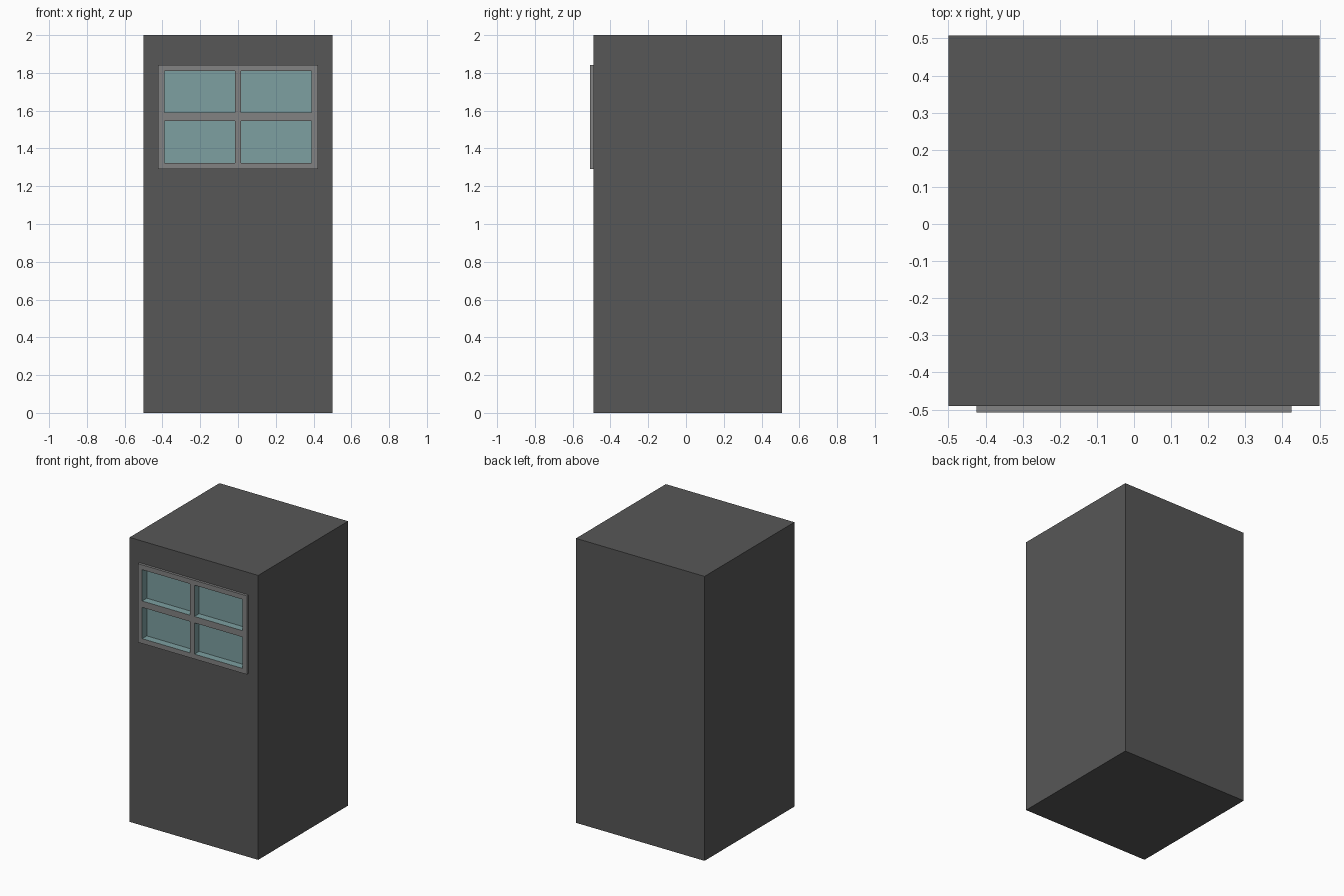
import bpy, bmesh
from mathutils import Vector

if "Cube" in bpy.data.objects:
    bpy.data.objects.remove(bpy.data.objects["Cube"])

WALL_Y, FRAME_Y, BACK_Y = -0.49, -0.508, 0.508
PANE_DEPTH = 0.052


def material(name, rgb):
    m = bpy.data.materials.new(name)
    m.diffuse_color = (*rgb, 1)
    m.use_nodes = True
    m.node_tree.nodes["Principled BSDF"].inputs["Base Color"].default_value = m.diffuse_color
    return m


dark = material("dark grey", (0.095, 0.095, 0.095))
grey = material("mid grey", (0.225, 0.225, 0.225))
glass = material("teal glass", (0.205, 0.35, 0.355))


def grid(bm, xs, zs, y, skip=()):
    """Front-facing grid of quads; returns faces by cell."""
    v = [[bm.verts.new((x, y, z)) for z in zs] for x in xs]
    return {(i, j): bm.faces.new((v[i][j], v[i+1][j], v[i+1][j+1], v[i][j+1]))
            for i in range(len(xs) - 1) for j in range(len(zs) - 1)
            if (i, j) not in skip}


def extrude_back(bm, edges, dy):
    """Extrude border edges along y; returns the new edges."""
    geom = bmesh.ops.extrude_edge_only(bm, edges=edges)["geom"]
    verts = [g for g in geom if isinstance(g, bmesh.types.BMVert)]
    bmesh.ops.translate(bm, verts=verts, vec=Vector((0, dy, 0)))
    return [g for g in geom if isinstance(g, bmesh.types.BMEdge) and g.is_boundary]


def finish(bm, name, mats):
    bmesh.ops.recalc_face_normals(bm, faces=bm.faces[:])
    me = bpy.data.meshes.new(name)
    bm.to_mesh(me)
    bm.free()
    for m in mats:
        me.materials.append(m)
    bpy.context.collection.objects.link(bpy.data.objects.new(name, me))


# Body: tall block with an opening for the window in its front wall
bm = bmesh.new()
grid(bm, [-0.5, -0.424, 0.424, 0.5], [0, 1.29, 1.843, 2], WALL_Y, {(1, 1)})
outer = [e for e in bm.edges if e.is_boundary
         and any(abs(v.co.x) > 0.49 or v.co.z < 0.01 or v.co.z > 1.99 for v in e.verts)]
rim = extrude_back(bm, outer, BACK_Y - WALL_Y)
bmesh.ops.contextual_create(bm, geom=rim)
bmesh.ops.dissolve_limit(bm, angle_limit=0.01, verts=bm.verts[:], edges=[
    e for e in bm.edges if any(v.co.y > 0 for v in e.verts)])
finish(bm, "body", [dark])

# Window: raised frame with four recessed glass panes
bm = bmesh.new()
cells = grid(bm, [-0.424, -0.39, -0.017, 0.017, 0.39, 0.424],
             [1.29, 1.324, 1.544, 1.589, 1.809, 1.843], FRAME_Y)
extrude_back(bm, [e for e in bm.edges if e.is_boundary], WALL_Y - FRAME_Y)
panes = [cells[i, j] for i in (1, 3) for j in (1, 3)]
panes = bmesh.ops.extrude_discrete_faces(bm, faces=panes)["faces"]
for p in panes:
    bmesh.ops.translate(bm, verts=p.verts[:], vec=Vector((0, PANE_DEPTH, 0)))
    for v in p.verts:
        for f in v.link_faces:
            f.material_index = 1
finish(bm, "window", [grey, glass])
